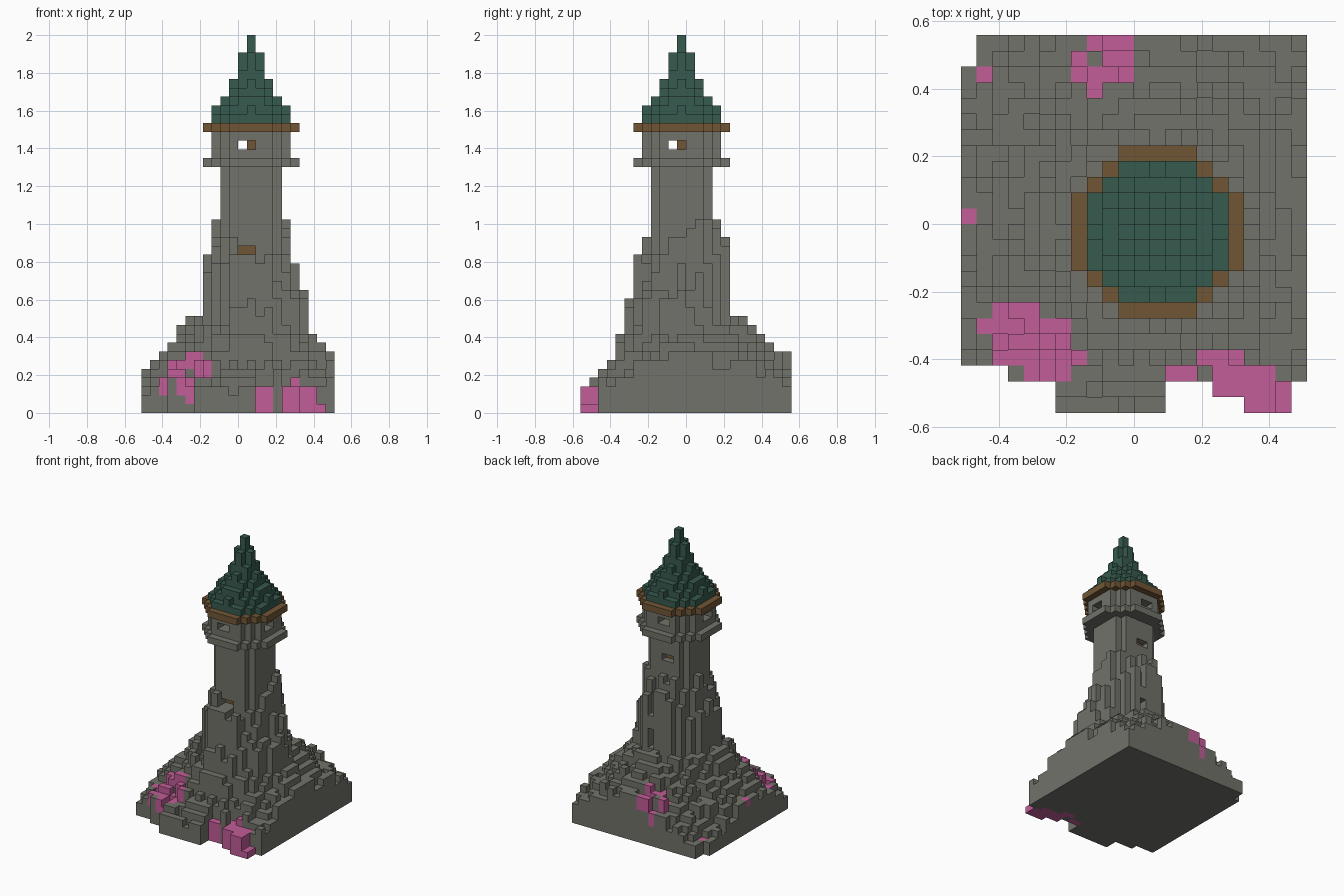
import bpy
import bmesh
import random
from mathutils import Vector

random.seed(11)
V = 2 / 43            # size of one block
CX, CY = 1, -1        # block column of the tower axis

if "Cube" in bpy.data.objects:
    bpy.data.objects.remove(bpy.data.objects["Cube"], do_unlink=True)


def material(name, rgb):
    m = bpy.data.materials.new(name)
    m.use_nodes = True
    m.diffuse_color = (*rgb, 1)
    m.node_tree.nodes["Principled BSDF"].inputs["Base Color"].default_value = (*rgb, 1)
    return m


stone = material("grey stone", (0.165, 0.168, 0.143))
pink = material("pink blossom", (0.54, 0.11, 0.31))
green = material("dark green roof", (0.037, 0.103, 0.075))
brown = material("brown timber", (0.165, 0.093, 0.036))

blocks = {}           # block position -> part name


def disc(part, z0, z1, r2):
    """Stack of round block layers about the tower axis."""
    for x in range(-5, 6):
        for y in range(-5, 6):
            if x * x + y * y <= r2:
                for z in range(z0, z1):
                    blocks[CX + x, CY + y, z] = part


# Rocky mound: one falling height profile for each side, starting at the tower wall
EAST = [23, 17, 14, 9, 8, 7, 6, 5, 5, 4, 4, 3, 3, 3]
WEST = [23, 18, 11, 11, 10, 8, 7, 6, 5, 4, 3, 2, 2, 2]
NORTH = [22, 20, 11, 11, 10, 9, 8, 7, 7, 5, 4, 3, 2, 2]
SOUTH = [20, 18, 13, 9, 6, 5, 4, 3, 3, 3, 3, 2, 2, 2]


def in_footprint(x, y):
    if x == -11 and y >= 10:
        return False
    if y == -10:
        return x >= -8
    if y == -11:
        return -5 <= x < 2 or 5 <= x < 10
    if y == -12:
        return -5 <= x < 2 or 7 <= x < 10
    return True


def profile(side, d):
    return side[min(max(round(d) - 4, 0), 13)]


crags = {}            # shared drop for neighbouring columns


def mound_height(x, y):
    dx, dy = x - CX, y - CY
    across = EAST if dx > 0 else WEST
    along = NORTH if dy > 0 else SOUTH
    d = (dx * dx + dy * dy) ** 0.5
    w = dx * dx / max(d * d, 1)
    h = w * profile(across, d) + (1 - w) * profile(along, d)
    if dx and dy:
        crag = crags.setdefault((dx // 2, dy // 2), random.randint(0, 3))
        h -= crag + random.randint(0, 1) if d < 6.5 else random.choice((0, 0, 0, 1))
    return max(min(round(h), profile(across, abs(dx)), profile(along, abs(dy))), 2)


height = {}
for x in range(-11, 11):
    for y in range(-12, 12):
        if in_footprint(x, y):
            height[x, y] = mound_height(x, y)

# Blossom patches: (row, first column, last column)
WEST_PATCH = [(-6, -9, -7), (-7, -10, -5), (-8, -9, -5), (-9, -9, -4), (-10, -7, -5)]
EAST_PATCH = [(-9, 4, 6), (-10, 2, 3), (-10, 5, 8), (-11, 5, 9), (-12, 7, 9)]
BACK_PATCH = [(11, -3, -1), (10, -4, -4), (10, -2, -1), (9, -4, -1), (8, -3, -3)]
LONE_SPOTS = [(9, -10, -10), (0, -11, -11)]


def cells(patch):
    return [(x, y) for y, x0, x1 in patch for x in range(x0, x1 + 1)]


# The east patch hangs low over the front edge
for x, y in cells(EAST_PATCH):
    height[x, y] = 1 if x == 9 else 4 if (x, y) == (6, -9) else 3

for (x, y), top in height.items():
    for z in range(top):
        blocks[x, y, z] = "rocky_mound"
for patch, depth in ((WEST_PATCH, 2), (EAST_PATCH, 3), (BACK_PATCH, 2), (LONE_SPOTS, 1)):
    for x, y in cells(patch):
        for z in range(max(height[x, y] - depth, 0), height[x, y]):
            blocks[x, y, z] = "blossom_patches"

# Tower shaft, gallery and timber eave
disc("tower_shaft", 0, 29, 13)
disc("gallery_ledge", 28, 29, 30)
disc("gallery_wall", 29, 32, 20)
disc("timber_eave", 32, 33, 30)

# Stepped spire
for z0, z1, r2 in ((33, 34, 20), (34, 35, 16), (35, 36, 10), (36, 37, 5),
                   (37, 38, 4), (38, 39, 2), (39, 41, 1), (41, 43, 0)):
    disc("spire_roof", z0, z1, r2)

# Gallery windows: crossing slots with a timber post in the middle
for t in range(-5, 6):
    for s in (-1, 0):
        blocks.pop((CX + s, CY + t, 30), None)
        blocks.pop((CX + t, CY + s, 30), None)
blocks[CX, CY, 30] = "timber_post"

# Shaft windows with timber shutters set one block deep, front and back
for x in (0, 1):
    for y in range(-9, -4):
        for z in range(18, 22):
            blocks.pop((x, y, z), None)
    blocks.pop((x, -4, 18), None)
    blocks[x, -3, 18] = "window_shutters"
    blocks.pop((x, 2, 24), None)
    blocks[x, 1, 24] = "window_shutters"

# Back doorway recess
for z in range(15):
    blocks[2, 3, z] = "rocky_mound"
for z in range(11, 14):
    for y in range(3, 6):
        blocks.pop((2, y, z), None)

# Turn each part into a mesh of its exposed block faces
AXES = [Vector((1, 0, 0)), Vector((0, 1, 0)), Vector((0, 0, 1))]
COLOURS = {"blossom_patches": pink, "spire_roof": green, "timber_eave": brown,
           "timber_post": brown, "window_shutters": brown}


def build(part):
    bm = bmesh.new()
    for p in (p for p, name in blocks.items() if name == part):
        centre = Vector(p) + Vector((0.5, 0.5, 0.5))
        for a in range(3):
            for sign in (1, -1):
                n = AXES[a] * sign
                if tuple(int(c) for c in Vector(p) + n) in blocks:
                    continue
                u, v = AXES[(a + 1) % 3] * sign / 2, AXES[(a + 2) % 3] / 2
                mid = centre + n / 2
                bm.faces.new([bm.verts.new((mid + o) * V)
                              for o in (-u - v, u - v, u + v, v - u)])
    bmesh.ops.remove_doubles(bm, verts=bm.verts, dist=V / 100)
    mesh = bpy.data.meshes.new(part)
    bm.to_mesh(mesh)
    bm.free()
    mesh.materials.append(COLOURS.get(part, stone))
    bpy.context.collection.objects.link(bpy.data.objects.new(part, mesh))


for part in sorted(set(blocks.values())):
    build(part)
